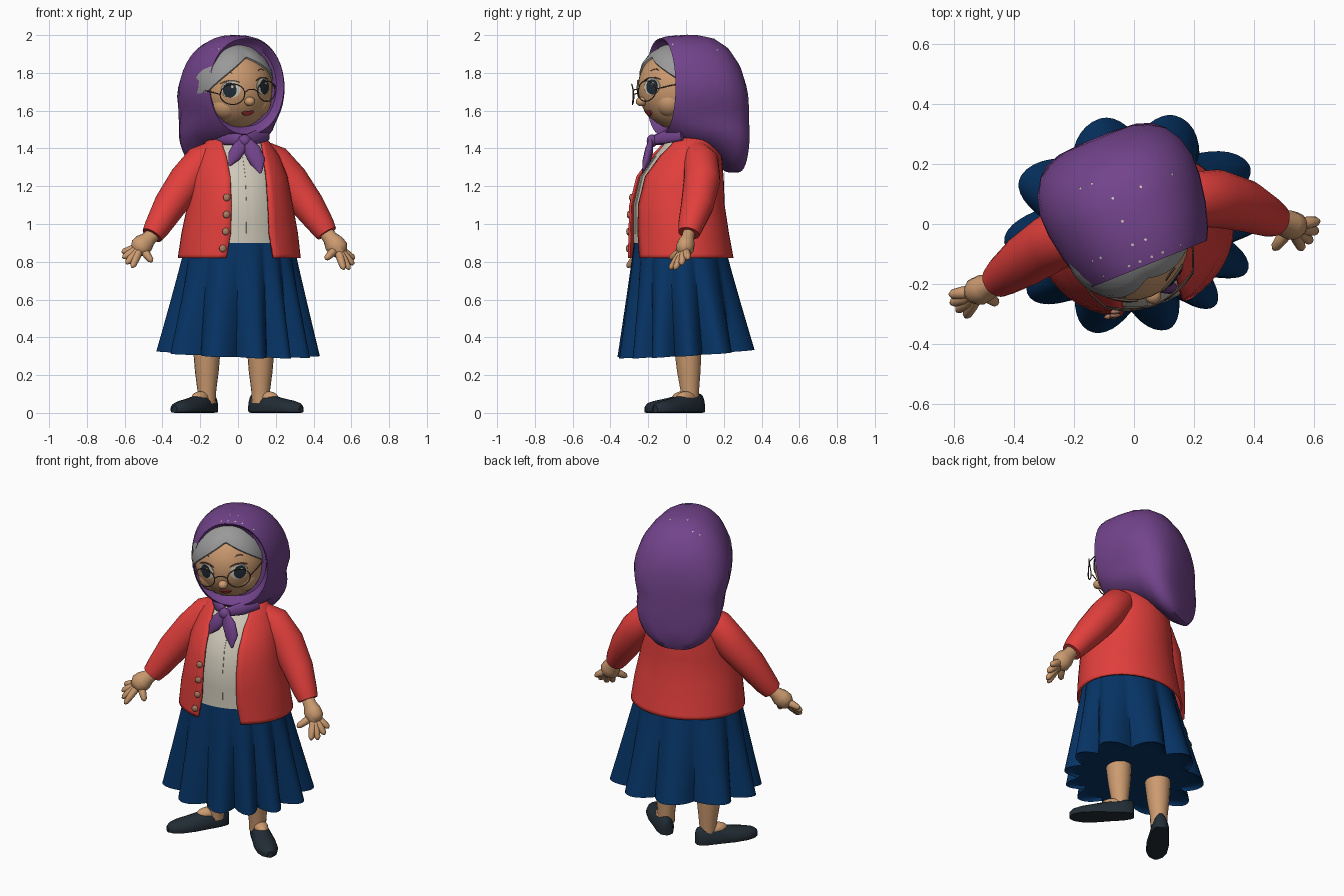
import bpy, bmesh, math, random
from math import sin, cos, pi, radians, sqrt
from mathutils import Matrix, Vector

if "Cube" in bpy.data.objects:
    bpy.data.objects.remove(bpy.data.objects["Cube"])

COLORS = {
    "skin": (0.60, 0.325, 0.16), "cardigan_red": (0.76, 0.05, 0.045),
    "skirt_blue": (0.002, 0.034, 0.13), "scarf_purple": (0.17, 0.057, 0.26),
    "shirt_cream": (0.62, 0.58, 0.48), "shoe_charcoal": (0.016, 0.026, 0.036),
    "hair_grey": (0.32, 0.32, 0.32), "lip_red": (0.55, 0.05, 0.05),
    "frame_brown": (0.10, 0.065, 0.05), "button_tan": (0.42, 0.2, 0.13)}
MATS = {}
for key, rgb in COLORS.items():
    MATS[key] = bpy.data.materials.new(key)
    MATS[key].diffuse_color = (*rgb, 1)

BODY = Matrix.Rotation(radians(13), 4, 'Z')
HOOD = Matrix.Translation((-0.032, 0.06, 0)) @ Matrix.Rotation(radians(22), 4, 'Z')
FACE = (Matrix.Translation((-0.064, 0.06, 1.72)) @ Matrix.Rotation(radians(22), 4, 'Z')
        @ Matrix.Rotation(radians(-5), 4, 'Y'))
ID = Matrix.Identity(4)


def finish(name, bm, mat, angle=40):
    bmesh.ops.recalc_face_normals(bm, faces=bm.faces)
    me = bpy.data.meshes.new(name)
    bm.to_mesh(me)
    bm.free()
    me.materials.append(MATS[mat])
    ob = bpy.data.objects.new(name, me)
    bpy.context.collection.objects.link(ob)
    bpy.ops.object.select_all(action='DESELECT')
    ob.select_set(True)
    bpy.context.view_layer.objects.active = ob
    bpy.ops.object.shade_smooth_by_angle(angle=radians(angle))
    return ob


def loft(name, rings, mat, m=ID, closed=True, angle=40):
    """Skin a list of equal-length rings; closed rings get end caps."""
    bm = bmesh.new()
    vs = [[bm.verts.new(m @ Vector(p)) for p in r] for r in rings]
    n = len(rings[0])
    for a, b in zip(vs, vs[1:]):
        for i in range(n if closed else n - 1):
            j = (i + 1) % n
            bm.faces.new((a[i], a[j], b[j], b[i]))
    if closed:
        bm.faces.new(vs[0])
        bm.faces.new(vs[-1])
    return finish(name, bm, mat, angle)


def tube(name, pts, radii, mat, m=ID, n=14, flat=1.0, ref=(0, -1, 0.01)):
    pts = [Vector(p) for p in pts]
    rings = []
    for i, p in enumerate(pts):
        t = (pts[min(i + 1, len(pts) - 1)] - pts[max(i - 1, 0)]).normalized()
        side = t.cross(Vector(ref)).normalized()
        up = side.cross(t)
        rings.append([p + radii[i] * (cos(2 * pi * k / n) * side + flat * sin(2 * pi * k / n) * up)
                      for k in range(n)])
    return loft(name, rings, mat, m, angle=60)


def ellipsoid(name, c, r, mat, m=ID, seg=24):
    bm = bmesh.new()
    bmesh.ops.create_uvsphere(bm, u_segments=seg, v_segments=seg * 2 // 3, radius=1,
                              matrix=m @ Matrix.Translation(c) @ Matrix.Diagonal((*r, 1)))
    return finish(name, bm, mat, 60)


# Torso profile: z, half width, half depth, centre y, front gap angle
PROFILE = [(0.82, .322, .272, -.03, .41), (0.95, .305, .258, -.04, .35), (1.1, .275, .246, -.05, .37),
           (1.25, .25, .225, -.034, .40), (1.36, .215, .18, .0, .48), (1.44, .16, .12, .01, .72),
           (1.47, .10, .09, .01, .9)]


def torso(z):
    for a, b in zip(PROFILE, PROFILE[1:]):
        if z <= b[0] + 1e-6:
            f = (z - a[0]) / (b[0] - a[0])
            return [u + f * (v - u) for u, v in zip(a, b)][1:]


def torso_pt(z, t, k=1.0):
    rx, ry, cy, _ = torso(z)
    return (k * rx * sin(t), cy - k * ry * cos(t), z)


# Cardigan body, open at the front, with a small thickness
levels = [.82, .84, .9, .95, 1.02, 1.1, 1.17, 1.25, 1.31, 1.36, 1.4, 1.44, 1.47]
rings = []
for z in levels:
    g = torso(z)[3]
    rings.append([torso_pt(z, g + (2 * pi - 2 * g) * i / 40) for i in range(41)])
cardigan = loft("cardigan", rings, "cardigan_red", BODY, closed=False)
cardigan.modifiers.new("thickness", 'SOLIDIFY').thickness = 0.012
cardigan.modifiers["thickness"].offset = 0

# Shirt inside the cardigan, with a front placket strip
loft("shirt", [[torso_pt(z, 2 * pi * i / 36, .92) for i in range(36)] for z in levels if z > .88],
     "shirt_cream", BODY)
loft("shirt_placket", [[torso_pt(z, a, k) for a, k in ((-.07, .9), (-.07, .94), (.07, .94), (.07, .9))]
                       for z in levels if .9 < z < 1.4], "shirt_cream", BODY)

# Cardigan buttons along one edge
for z in (.87, .96, 1.05, 1.14):
    ellipsoid("button", torso_pt(z, -torso(z)[3] - .08, 1.04), (.02, .01, .02), "button_tan", BODY, 10)

# Skirt with uneven rounded pleats, closed just above the hem
PEAKS = [-173, -141, -106, -73, -50, -28, 0, 30, 74, 107, 152, 187]
spokes = []
for p, q in zip(PEAKS, PEAKS[1:]):
    spokes += [(radians(p + (q - p) * i / 12 - 13), abs(cos(pi * i / 12))) for i in range(12)]
rings = []
for f, zoff in ((0, 0), (.08, 0), (.3, 0), (.55, 0), (.8, 0), (1, 0), (.95, .008), (.7, .02), (.3, .02)):
    ring = []
    for a, pleat in spokes:
        s = 1 + (0.01 + 0.22 * f) * (pleat - .77)
        x = (.28 + .135 * f) * s * cos(a)
        y = (.233 + .117 * f) * s * sin(a) - .04 * (1 - f)
        z = .925 - .61 * f + f * (.07 * y - .02 * x) if not zoff else .315 + zoff + .07 * y - .02 * x
        ring.append((x, y, z))
    rings.append(ring)
loft("skirt", rings, "skirt_blue", BODY, angle=50)

# Sleeves and hands
ARMS = {
    "left": ([(-.12, -.01, 1.37), (-.19, -.03, 1.33), (-.27, -.06, 1.23), (-.36, -.12, 1.1), (-.43, -.17, .98),
              (-.455, -.19, .94)], (-.515, -.222, .88),
             [(-.615, -.235, .85), (-.61, -.265, .82), (-.59, -.29, .79), (-.56, -.31, .77)],
             (-.455, -.265, .80)),
    "right": ([(.12, .05, 1.37), (.19, .08, 1.33), (.275, .085, 1.23), (.37, .06, 1.1), (.445, .025, .99),
               (.47, .015, .95)], (.525, -.005, .875),
              [(.617, .01, .815), (.612, -.025, .785), (.59, -.06, .76), (.56, -.085, .76)],
              (.465, -.085, .815))}
for side, (path, palm, tips, thumb) in ARMS.items():
    tube("sleeve_" + side, path, [.075, .093, .097, .087, .068, .057], "cardigan_red", n=20)
    wrist, palm = Vector(path[-1]), Vector(palm)
    tube("palm_" + side, [wrist.lerp(palm, f) for f in (-.3, .3, .7, 1.1, 1.45)],
         [.038, .04, .054, .056, .034], "skin", flat=.85)
    for tip in tips + [thumb]:
        tip = Vector(tip)
        base = palm.lerp(tip, .15)
        tube("finger_" + side, [base, base.lerp(tip, .5), base.lerp(tip, .88), tip],
             [.023, .021, .016, .006], "skin", n=8)

# Legs and shoes
SHOE = [(-.01, .02, .085), (.0, .036, .1), (.04, .05, .11), (.11, .056, .1), (.18, .064, .08),
        (.25, .06, .066), (.29, .042, .055), (.31, .016, .038)]
for side, x, toe, size in (("left", -.165, (-.155, -.22), 1.13), ("right", .12, (.21, -.195), 1.13)):
    tube("leg_" + side, [(x, .02, .05), (x, .02, .12), (x, .015, .22), (x, .01, .34), (x, .0, .5)],
         [.047, .05, .063, .073, .08], "skin", n=18)
    foot = (Matrix.Translation((x - toe[0] * .2, .075, 0))
            @ Matrix.Rotation(math.atan2(toe[1], toe[0]), 4, 'Z') @ Matrix.Diagonal((size, 1, 1, 1)))
    rings = []
    for t, w, h in SHOE:
        arc = [(t, w * cos(pi * i / 12), .02 + (h - .02) * sin(pi * i / 12)) for i in range(13)]
        rings.append(arc + [(t, -w * .95, 0.004), (t, 0, 0), (t, w * .95, 0.004)])
    loft("shoe_" + side, rings, "shoe_charcoal", foot)
    ellipsoid("instep_" + side, (.095, 0, .08), (.06, .04, .035), "skin", foot, 16)

# Neck and head
tube("neck", [(-.0, .03, 1.38), (-.02, .0, 1.58)], [.08, .08], "skin")
R, CY = Vector((.205, .22, .22)), -.105
ellipsoid("head", (0, CY, 0), R, "skin", FACE, 36)
ellipsoid("nose", (0, CY - .217, -.072), (.028, .03, .025), "skin", FACE, 16)
for s in (-1, 1):
    ellipsoid("cheek", (s * .08, CY - .085, -.08), (.09, .085, .085), "skin", FACE, 20)

# Hair: swept from a parting down to the temples
rings = []
for k, f in ((.96, 0), (1.04, .02), (1.07, .15), (1.085, .35), (1.09, .6), (1.09, .85), (1.09, 1)):
    ring = []
    for i in range(41):
        a = radians(-105 + 210 * i / 40)
        line = radians(45 - 43 * (abs(a - .15) / 1.15) ** 1.1)
        e = line + f * (pi / 2 - line)
        ring.append((k * R.x * cos(e) * sin(a), CY - k * R.y * cos(e) * cos(a), k * R.z * sin(e)))
    rings.append(ring)
loft("hair", rings, "hair_grey", FACE, closed=False)


def face_disc(name, s, z, rs, rz, mat, lift, bow=0.0):
    """Thin oval plate that follows the front of the head."""
    rings = []
    for k, up in ((.3, lift), (.7, lift), (1, lift), (1, -.002)):
        ring = []
        for i in range(20):
            c = cos(2 * pi * i / 20) * k
            u, v = s + rs * c, z + rz * k * sin(2 * pi * i / 20) - bow * c * c
            ring.append((u, CY - R.y * sqrt(max(0, 1 - (u / R.x) ** 2 - (v / R.z) ** 2)) - up, v))
        rings.append(ring)
    loft(name, rings, mat, FACE)


# Eyes, brows and mouth
for s in (-1, 1):
    face_disc("eye_white", s * .092, 0, .045, .044, "shirt_cream", .004)
    face_disc("iris", s * .099, -.002, .031, .04, "shoe_charcoal", .006)
    face_disc("eye_glint", s * .099 + .01, .015, .006, .007, "shirt_cream", .008)
    face_disc("upper_lid", s * .092, .047, .047, .004, "frame_brown", .007, .014)
    face_disc("brow", s * .095, .092, .022, .003, "frame_brown", .004, .008)
face_disc("mouth", 0, -.134, .034, .012, "lip_red", .009, -.006)


def wire(name, pts, cyclic):
    cu = bpy.data.curves.new(name, 'CURVE')
    cu.dimensions, cu.bevel_depth, cu.bevel_resolution = '3D', .0032, 1
    sp = cu.splines.new('POLY')
    sp.points.add(len(pts) - 1)
    for p, q in zip(sp.points, pts):
        p.co = (*(FACE @ Vector(q)), 1)
    sp.use_cyclic_u = cyclic
    cu.materials.append(MATS["frame_brown"])
    bpy.context.collection.objects.link(bpy.data.objects.new(name, cu))


# Glasses
def lens_pt(s, z):
    return (s, -.355 + 2.2 * s * s, z)


for s in (-1, 1):
    wire("glasses_rim", [lens_pt(s * .097 + .06 * cos(pi * i / 14), -.025 + .054 * sin(pi * i / 14))
                         for i in range(28)], True)
    wire("glasses_temple", [lens_pt(s * .157, -.02), (s * .185, -.24, -.005), (s * .205, -.15, .01)], False)
wire("glasses_bridge", [lens_pt(-.037, -.02), lens_pt(-.015, -.008), lens_pt(.015, -.008),
                        lens_pt(.037, -.02)], False)

# Headscarf: rings from the face opening to the back, drooping behind (depth, low, high, half width)
HOODS = [(-.16, 1.515, 1.945, .19), (-.2, 1.495, 1.97, .203), (-.21, 1.475, 1.982, .212), (-.17, 1.445, 1.994, .232),
         (-.09, 1.42, 2.0, .256), (0, 1.395, 2.0, .272), (.075, 1.355, 1.985, .276), (.14, 1.305, 1.945, .262),
         (.19, 1.272, 1.88, .237), (.222, 1.272, 1.81, .195), (.24, 1.31, 1.74, .14), (.246, 1.40, 1.65, .06)]
rings = []
for d, lo, hi, w in HOODS:
    ring = []
    for i in range(40):
        a = 2 * pi * i / 40
        c, s = cos(a), sin(a)
        low = .72 if s < 0 and d > -.1 else .9          # boxier drape below
        z = (lo + hi) / 2 + (hi - lo) / 2 * math.copysign(abs(s) ** (.85 if low < .8 else 1), s)
        x = w * math.copysign(abs(c) ** low, c)
        if d > -.1:
            x *= 1 - .08 * math.exp(-((z - 1.57) / .07) ** 2)
        ring.append((x, d, z))
    rings.append(ring)
scarf = loft("headscarf", rings, "scarf_purple", HOOD, angle=60)

# Tiny pale specks on the crown of the scarf
random.seed(4)
crown = [f for f in scarf.data.polygons if f.normal.z > .6 and f.center.z > 1.85]
bm = bmesh.new()
for f in random.sample(crown, min(16, len(crown))):
    m = Matrix.Translation(f.center + f.normal * .004) @ f.normal.to_track_quat('Z', 'Y').to_matrix().to_4x4()
    bmesh.ops.create_circle(bm, cap_ends=True, segments=6, radius=.005, matrix=m)
finish("scarf_specks", bm, "shirt_cream")

# Scarf knot, wraps and tails under the chin
ellipsoid("scarf_knot", (.035, -.18, 1.44), (.034, .028, .034), "scarf_purple")
WRAPS = [("scarf_wrap", [(-.12, -.06, 1.46), (-.05, -.13, 1.455), (.03, -.17, 1.445)], [.035, .038, .025]),
         ("scarf_wrap", [(.15, -.02, 1.475), (.1, -.11, 1.46), (.04, -.17, 1.445)], [.035, .036, .025]),
         ("scarf_tail", [(.03, -.185, 1.45), (.005, -.195, 1.4), (-.02, -.205, 1.36), (-.045, -.215, 1.31)],
          [.02, .038, .036, .006]),
         ("scarf_tail", [(.04, -.185, 1.45), (.075, -.195, 1.39), (.105, -.21, 1.33), (.12, -.23, 1.27)],
          [.02, .045, .042, .006])]
for name, pts, radii in WRAPS:
    tube(name, pts, radii, "scarf_purple", flat=.5)

for m in bpy.data.materials:
    if m.users and not m.is_grease_pencil:
        m.use_nodes = True
        m.node_tree.nodes["Principled BSDF"].inputs["Base Color"].default_value = m.diffuse_color
